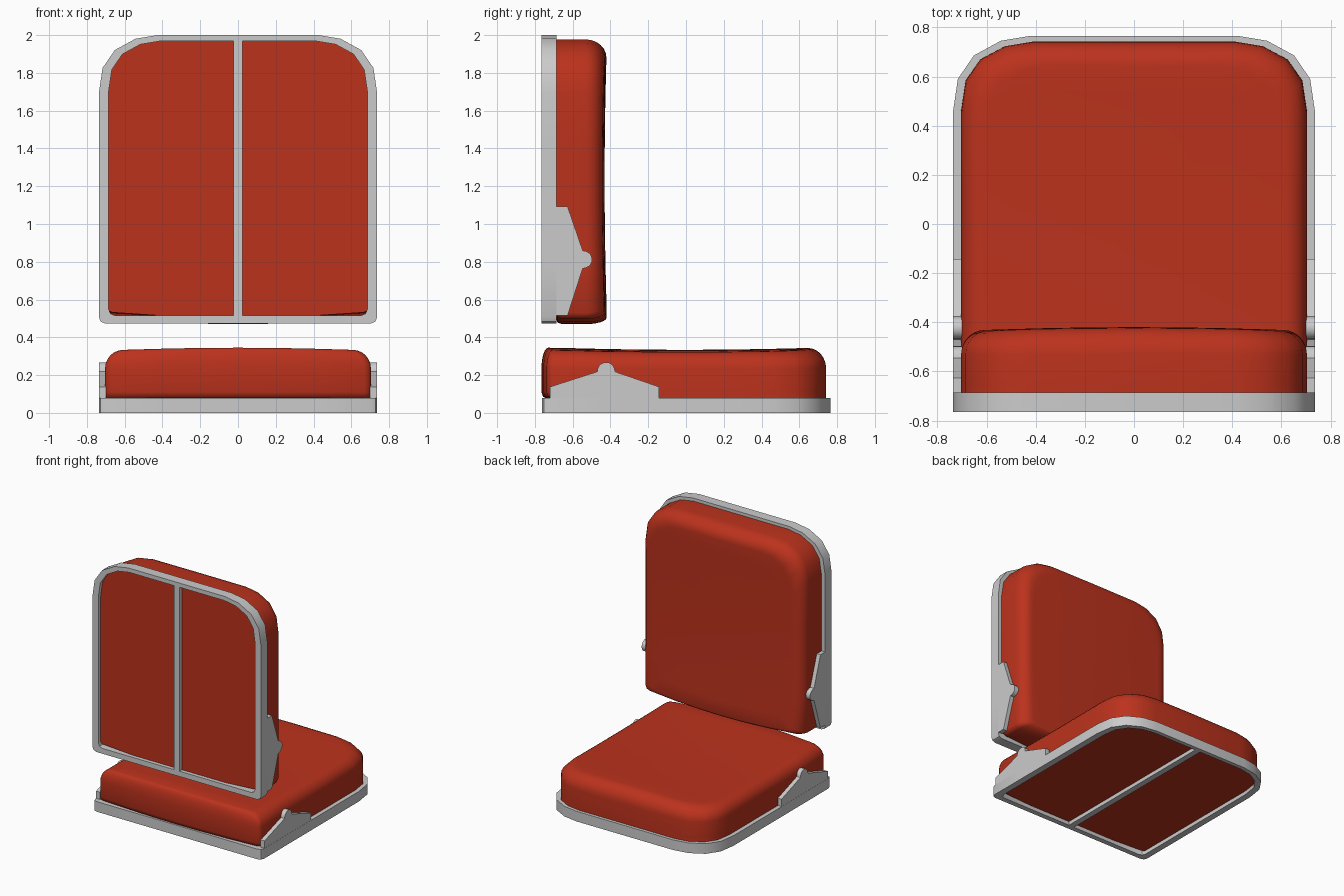
import bpy, bmesh, math

if "Cube" in bpy.data.objects:
    bpy.data.objects.remove(bpy.data.objects["Cube"])

RED = bpy.data.materials.new("red_upholstery")
RED.diffuse_color = (0.5, 0.032, 0.012, 1)
RED.use_nodes = True
RED.node_tree.nodes["Principled BSDF"].inputs["Base Color"].default_value = RED.diffuse_color

# Seat and backrest share one design, built lying flat; the backrest is stood up
PLACES = {"seat": ((0, 0, 0), (0, 0, 0)),
          "backrest": ((0, -0.765, 1.235), (math.pi / 2, 0, math.pi))}


def outline(half, y0, y1, k):
    """Symmetric plan: big faceted corners at y1, tiny ones at y0."""
    corner = [(0.315, 0), (0.195, 0.02), (0.085, 0.08), (0.02, 0.175), (0, 0.31)]
    right = [(half - dx * k, y1 - dy * k) for dx, dy in corner]
    right += [(half, y) for y in (0.15, -0.15, -0.45)]
    right += [(half, y0 + 0.035), (half - 0.01, y0 + 0.01),
              (half - 0.035, y0), (0.42, y0), (0.2, y0)]
    left = [(-x, y) for x, y in reversed(right)]
    return right + [(0, y0)] + left + [(0, y1)]


def loft(bm, rings, closed=False):
    """Skin consecutive rings of points; cap the ends or join them up."""
    vs = [[bm.verts.new(p) for p in r] for r in rings]
    n = len(vs[0])
    pairs = list(zip(vs, vs[1:])) + ([(vs[-1], vs[0])] if closed else [])
    for a, b in pairs:
        for i in range(n):
            j = (i + 1) % n
            bm.faces.new((a[i], a[j], b[j], b[i]))
    if not closed:
        bm.faces.new(vs[0])
        bm.faces.new(vs[-1])


def finish(bm, name, angle, material=None):
    """Turn the bmesh into one seat part and one backrest part."""
    bmesh.ops.recalc_face_normals(bm, faces=bm.faces)
    mesh = bpy.data.meshes.new(name)
    bm.to_mesh(mesh)
    bm.free()
    mesh.shade_smooth()
    mesh.set_sharp_from_angle(angle=math.radians(angle))
    if material:
        mesh.materials.append(material)
    for place, (loc, rot) in PLACES.items():
        ob = bpy.data.objects.new(f"{place}_{name}", mesh)
        ob.location, ob.rotation_euler = loc, rot
        bpy.context.collection.objects.link(ob)


# Frame rim
bm = bmesh.new()
outer = outline(0.737, -0.762, 0.766, 1.0)
inner = outline(0.685, -0.72, 0.733, 0.86)
H = 0.08
loft(bm, [[(x, y, z) for x, y in pts]
          for pts, z in ((outer, 0), (outer, H), (inner, H), (inner, 0))], closed=True)
finish(bm, "frame", 30)

# Centre bar across the opening
bm = bmesh.new()
bar = [(-0.024, -0.73), (0.024, -0.73), (0.024, 0.74), (-0.024, 0.74)]
loft(bm, [[(x, y, z) for x, y in bar] for z in (0.0, 0.05)])
finish(bm, "centre_bar", 30)

# Side hinge brackets with a rounded knob
knob = [(-0.423 - 0.047 * math.cos(a), 0.219 + 0.049 * math.sin(a))
        for a in (math.pi * i / 10 for i in range(11))]
profile = [(-0.72, 0.07), (-0.72, 0.138), (-0.48, 0.215)] + knob + \
          [(-0.366, 0.215), (-0.142, 0.138), (-0.142, 0.07)]
bm = bmesh.new()
for side in (-1, 1):
    loft(bm, [[(side * x, y, z) for y, z in profile] for x in (0.70, 0.736)])
finish(bm, "hinge_brackets", 30)

# Cushion: stacked rings, soft front and sides, tighter rear edge, dished top
Y0, Y1, HALF = -0.765, 0.742, 0.704
plan = outline(HALF, Y0, Y1, 0.92)


def ring(inset, rear, z, scale=1.0, dish=0.0):
    pts = []
    for x, y in plan:
        t = (y - Y0) / (Y1 - Y0)
        bow = 0.03 * (x / HALF) ** 2 * (1 - t) ** 8
        x *= (1 - inset / HALF) * scale
        y = Y0 + rear + bow + t * (Y1 - Y0 - inset - rear)
        y = -0.03 + (y + 0.03) * scale
        drop = 0.012 * (x / 0.62) ** 2 + 0.011 * max(0, 1 - (y / 0.68) ** 2)
        pts.append((x, y, z - dish * drop))
    return pts


rings = [ring(0.005, 0.035, 0.03), ring(0, 0.032, 0.075), ring(0, 0.008, 0.085),
         ring(0, 0, 0.11), ring(0, 0, 0.235)]
for i in range(1, 7):
    a = math.pi / 2 * i / 6
    rings.append(ring(0.1 * (1 - math.cos(a)), 0.035 * (1 - math.cos(a)),
                      0.235 + 0.11 * math.sin(a), dish=i / 6))
rings += [ring(0.1, 0.035, 0.345, s, 1) for s in (0.85, 0.65, 0.4, 0.15)]
bm = bmesh.new()
loft(bm, rings)
finish(bm, "cushion", 50, RED)
